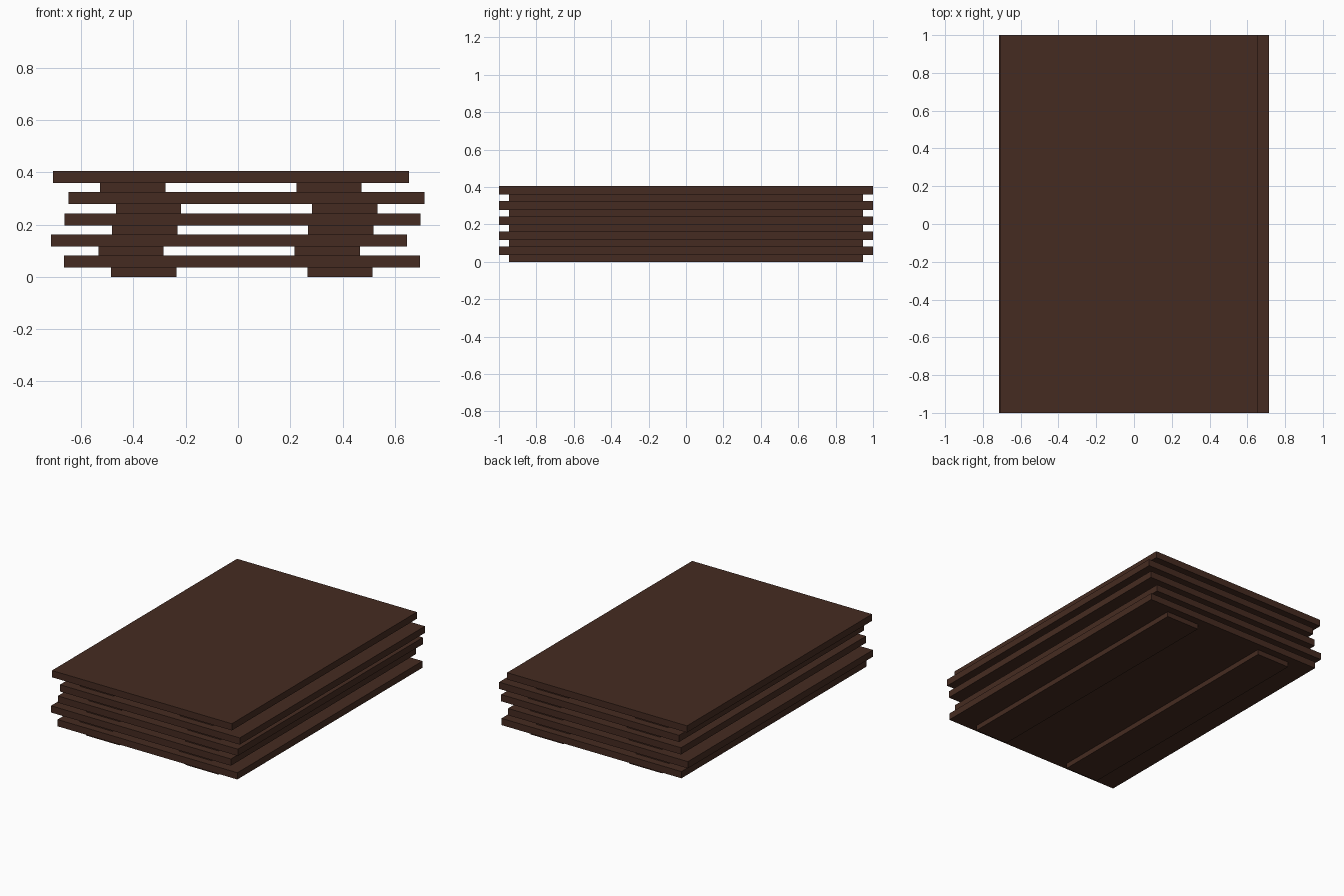
import bpy

if "Cube" in bpy.data.objects:
    bpy.data.objects.remove(bpy.data.objects["Cube"])

# One dark wood colour
wood = bpy.data.materials.new("dark_brown_wood")
wood.diffuse_color = (0.060, 0.024, 0.015, 1)
wood.use_nodes = True
wood.node_tree.nodes["Principled BSDF"].inputs["Base Color"].default_value = wood.diffuse_color


def box(name, x, z0, size):
    """Box centred on x and y = 0, with its underside at z0."""
    bpy.ops.mesh.primitive_cube_add(size=1, location=(x, 0, z0 + size[2] / 2))
    ob = bpy.context.object
    ob.name = name
    ob.scale = size
    bpy.ops.object.transform_apply(location=False, rotation=False, scale=True)
    ob.data.materials.append(wood)


RUNNER_H, BOARD_H = 0.035, 0.046
PITCH = RUNNER_H + BOARD_H

# Stack of pallets, each shifted a little sideways
for i, shift in enumerate((0.015, -0.034, 0.018, 0.033, -0.027)):
    z = i * PITCH
    # Two flat runners under each board
    for side, sx in (("left", -1), ("right", 1)):
        box(f"runner_{side}_{i + 1}", shift + sx * 0.375, z, (0.25, 1.895, RUNNER_H))
    # Solid deck board
    box(f"deck_board_{i + 1}", shift, z + RUNNER_H, (1.361, 2.0, BOARD_H))
